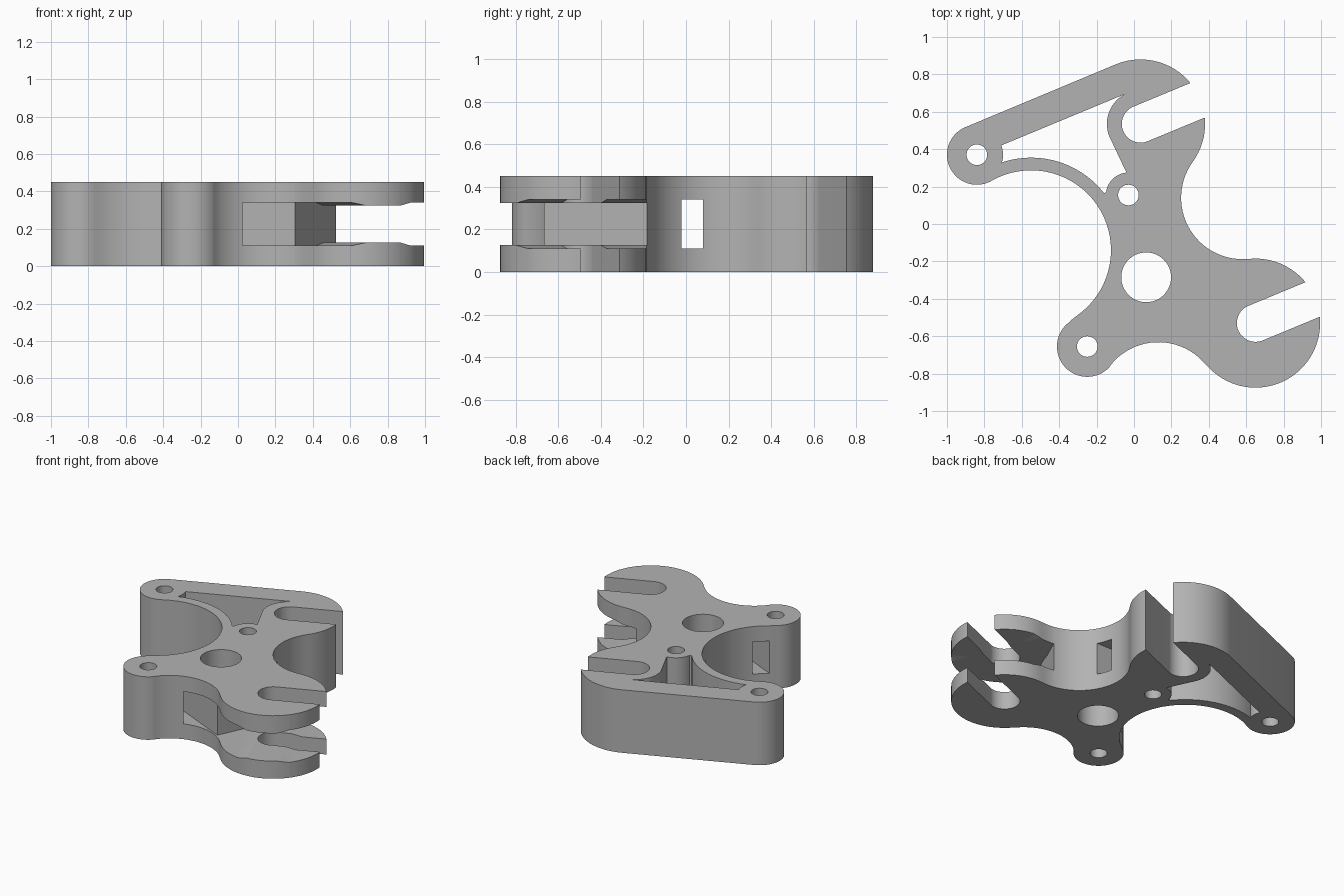
import bpy, bmesh, math
from mathutils import Vector, Matrix
from mathutils.geometry import delaunay_2d_cdt

cube = bpy.data.objects.get("Cube")
if cube:
    bpy.data.objects.remove(cube)

LEVELS = (0, 0.11, 0.34, 0.45)
SLOT_ANGLE, CHANNEL_ANGLE = math.radians(22.5), math.radians(-24.5)
GAP_WALL = -0.258

# Circles of the plate: centre and radius
LEFT = (Vector((-0.84, 0.37)), 0.16)
HOLLOW = (Vector((-0.55, -0.14)), 0.427)
FOOT = (Vector((-0.25, -0.655)), 0.162)
FRONT = (Vector((0.13, -0.96)), 0.328)
JAW = (Vector((0.65, -0.53)), 0.345)
SIDE = (Vector((0.58, 0.14)), 0.328)
TOP = (Vector((0.035, 0.535)), 0.345)
BOSS = (Vector((-0.03, 0.155)), 0.12)
HUB = (Vector((0.065, -0.285)), 0.133)


def arc(centre, radius, start, end):
    count = max(4, math.ceil(abs(end - start) / math.radians(5)))
    return [centre + radius * Vector((math.cos(a), math.sin(a)))
            for a in (start + (end - start) * i / count for i in range(count + 1))]


def degrees_arc(circle, radius, start, end):
    return arc(circle[0], radius, math.radians(start), math.radians(end))


def heading(a, b):
    d = b[0] - a[0]
    return math.atan2(d.y, d.x)


def box(x0, x1, y0, y1):
    return [Vector(p) for p in ((x0, y0), (x1, y0), (x1, y1), (x0, y1))]


def place(points, centre, angle):
    turn = Matrix.Rotation(angle, 2)
    return [centre + turn @ p for p in points]


def inside(p, loop):
    hit = False
    for a, b in zip(loop, loop[1:] + loop[:1]):
        if (a.y > p.y) != (b.y > p.y) and p.x < a.x + (p.y - a.y) * (b.x - a.x) / (b.y - a.y):
            hit = not hit
    return hit


def along(p, angle):
    return (p - JAW[0]).dot(Vector((math.cos(angle), math.sin(angle))))


# Plate outline: alternating lobes and hollows, counter-clockwise
arm = TOP[0] - LEFT[0]
tangent = heading(LEFT, TOP) + math.asin((TOP[1] - LEFT[1]) / arm.length) + math.pi / 2
chain = [LEFT, HOLLOW, FOOT, FRONT, JAW, SIDE, TOP]
outline = []
for i, circle in enumerate(chain):
    start = tangent if circle is LEFT else heading(circle, chain[i - 1])
    end = tangent if circle is TOP else heading(circle, chain[i + 1])
    sweep = (end - start) % math.tau if i % 2 == 0 else -((start - end) % math.tau)
    points = arc(*circle, start, start + sweep)
    if outline:
        points[0] = (outline.pop() + points[0]) / 2
    outline += points

# Cuts through the full height: triangular opening, round holes, open slots
opening = (degrees_arc(HOLLOW, 0.495, 109, 38) + degrees_arc(BOSS, BOSS[1], 172, 95)
           + degrees_arc(TOP, 0.18, 201, 118) + degrees_arc(LEFT, 0.14, 21, -18))
holes = [degrees_arc(circle, radius, 0, 360)[:-1]
         for circle, radius in ((LEFT, 0.055), (BOSS, 0.055), (FOOT, 0.055), HUB_HOLE)] \
    if (HUB_HOLE := (HUB, HUB[1])) else []
slot = ([Vector((0.6, 0.1))] + arc(Vector((0, 0)), 0.1, math.pi / 2, 1.5 * math.pi)
        + [Vector((0.6, -0.1))])
slots = [place(slot, circle[0], SLOT_ANGLE) for circle in (TOP, JAW)]
through_cuts = [opening] + holes + slots

# Cuts in the middle layer: jaw gap, foot channel, waist window
middle_cuts = [place(box(GAP_WALL, 0.7, -0.7, 0.7), JAW[0], CHANNEL_ANGLE),
               place(box(-0.35, 0.42, -0.05, 0.05), Vector((-0.04, -0.565)), CHANNEL_ANGLE),
               box(-0.4, 0.5, -0.02, 0.08)]

# Edges of the shallow raised band in the jaw gap
bands = [place(box(-w, w, -0.5, 0.5), JAW[0], SLOT_ANGLE) for w in (0.1, 0.17)]

# Triangulate the plan along every line
coords, lines = [], []
for loop in [outline] + through_cuts + middle_cuts + bands:
    first, count = len(coords), len(loop)
    coords += loop
    lines += [(first + i, first + (i + 1) % count) for i in range(count)]
plan, _, triangles, *_ = delaunay_2d_cdt(coords, lines, [], 0, 1e-5)


def layers(triangle):
    p = sum((plan[i] for i in triangle), Vector((0, 0))) / len(triangle)
    if not inside(p, outline) or any(inside(p, c) for c in through_cuts):
        return (False, False, False)
    return (True, not any(inside(p, c) for c in middle_cuts), True)


def height(p, level):
    bump = 0
    if along(p, CHANNEL_ANGLE) > GAP_WALL - 0.001:
        bump = 0.016 * min(1, max(0, (0.17 - abs(along(p, SLOT_ANGLE))) / 0.07))
    return LEVELS[level] + (0, bump, -bump, 0)[level]


cells, neighbours = [], {}
for triangle in triangles:
    a, b, c = (plan[i] for i in triangle)
    loop = list(triangle) if (b - a).cross(c - a) > 0 else list(triangle)[::-1]
    cells.append((loop, layers(loop)))
    for edge in zip(loop, loop[1:] + loop[:1]):
        neighbours[edge] = cells[-1][1]

bm = bmesh.new()
corners = {}


def corner(index, level):
    if (index, level) not in corners:
        p = plan[index]
        corners[index, level] = bm.verts.new((p.x, p.y, height(p, level)))
    return corners[index, level]


# Skin the solid layers: floors and ceilings, then walls
for loop, solid in cells:
    stack = (False, *solid, False)
    for level in range(4):
        if stack[level] != stack[level + 1]:
            order = loop if stack[level] else loop[::-1]
            bm.faces.new([corner(i, level) for i in order])
    for a, b in zip(loop, loop[1:] + loop[:1]):
        beyond = neighbours.get((b, a), (False, False, False))
        for k in range(3):
            if solid[k] and not beyond[k]:
                bm.faces.new((corner(a, k), corner(b, k), corner(b, k + 1), corner(a, k + 1)))

# Smooth curved walls with sharp rims
bm.normal_update()
for face in bm.faces:
    face.smooth = True
for edge in bm.edges:
    edge.smooth = len(edge.link_faces) == 2 and edge.calc_face_angle(0) < math.radians(25)

grey = bpy.data.materials.new("mid grey")
grey.use_nodes = True
grey.diffuse_color = (0.45, 0.45, 0.45, 1)
grey.node_tree.nodes["Principled BSDF"].inputs["Base Color"].default_value = (0.45, 0.45, 0.45, 1)

mesh = bpy.data.meshes.new("bracket_body")
bm.to_mesh(mesh)
bm.free()
mesh.materials.append(grey)
bpy.context.scene.collection.objects.link(bpy.data.objects.new("bracket_body", mesh))
